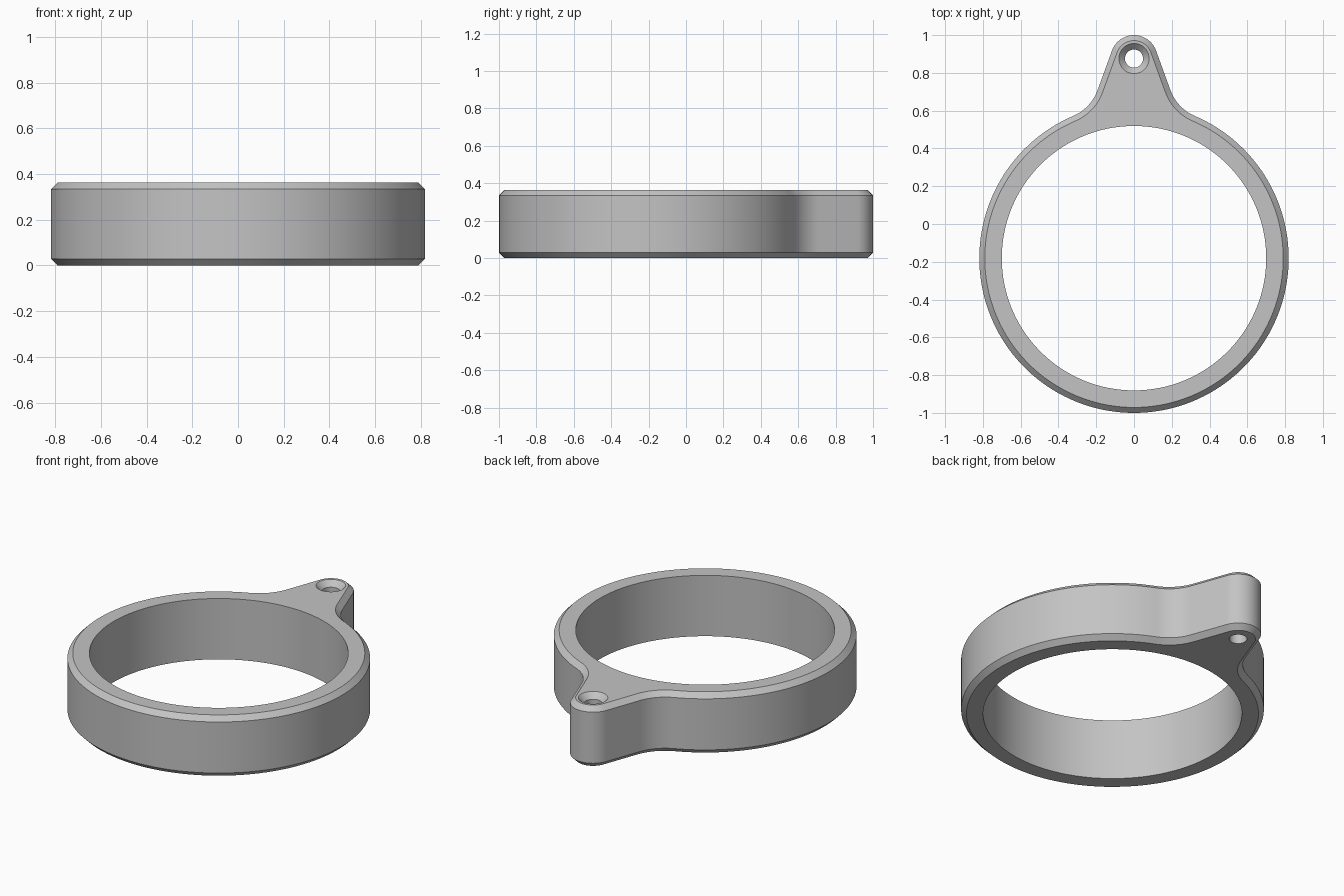
import bpy, bmesh
from math import sin, cos, asin, radians, pi

if "Cube" in bpy.data.objects:
    bpy.data.objects.remove(bpy.data.objects["Cube"])

H, CH = 0.363, 0.029               # height, outer chamfer
RING_Y, R_OUT, R_IN = -0.181, 0.819, 0.70
LUG_Y, R_LUG = 0.876, 0.124        # hanging lug
HOLE, SINK = 0.048, 0.08           # lug hole and its countersink
FIL, TILT = 0.235, radians(20)     # fillet radius, slant of lug sides

# Centre of the fillet touching both the ring and the lug side
reach = R_OUT + FIL
A = asin((R_LUG + FIL + sin(TILT) * (LUG_Y - RING_Y)) / reach) - TILT
FX, FY = reach * sin(A), RING_Y + reach * cos(A)


def arc(cx, cy, r, a0, a1, n):
    return [(cx + r * cos(a0 + (a1 - a0) * i / n),
             cy + r * sin(a0 + (a1 - a0) * i / n)) for i in range(n + 1)]


def outline(d):
    """Ring-and-lug outline, moved inward by d."""
    half = arc(0, RING_Y, R_OUT - d, -pi / 2, pi / 2 - A, 64)
    half += arc(FX, FY, FIL + d, 1.5 * pi - A, pi + TILT, 12)[1:]
    half += arc(0, LUG_Y, R_LUG - d, TILT, pi / 2, 12)
    return half + [(-x, y) for x, y in half[-2:0:-1]]


def circle(cy, r, n):
    return arc(0, cy, r, 0, 2 * pi, n)[:-1]


bm = bmesh.new()


def wall(sections):
    """Skin a stack of (points, z) loops; return its first and last edges."""
    loops = [[bm.verts.new((x, y, z)) for x, y in pts] for pts, z in sections]
    n = len(loops[0])
    for lo, hi in zip(loops, loops[1:]):
        for i in range(n):
            j = (i + 1) % n
            bm.faces.new((lo[i], lo[j], hi[j], hi[i]))
    return [[bm.edges.get((l[i], l[(i + 1) % n])) for i in range(n)]
            for l in (loops[0], loops[-1])]


# Outer wall with chamfers, finger bore, countersunk lug hole
walls = [
    wall([(outline(CH), 0), (outline(0), CH), (outline(0), H - CH), (outline(CH), H)]),
    wall([(circle(RING_Y, R_IN, 128), 0), (circle(RING_Y, R_IN, 128), H)]),
    wall([(circle(LUG_Y, HOLE, 40), 0), (circle(LUG_Y, HOLE, 40), H - SINK + HOLE),
          (circle(LUG_Y, SINK, 40), H)]),
]
# Flat bottom and top faces around the openings
for k, up in ((0, -1), (1, 1)):
    bmesh.ops.triangle_fill(bm, edges=[e for w in walls for e in w[k]],
                            use_beauty=True, normal=(0, 0, up))
bmesh.ops.recalc_face_normals(bm, faces=bm.faces)

mesh = bpy.data.meshes.new("ring_with_lug")
bm.to_mesh(mesh)
bm.free()
ring = bpy.data.objects.new("ring_with_lug", mesh)
bpy.context.collection.objects.link(ring)

grey = bpy.data.materials.new("grey")
grey.diffuse_color = (0.55, 0.55, 0.55, 1)
grey.use_nodes = True
grey.node_tree.nodes["Principled BSDF"].inputs["Base Color"].default_value = grey.diffuse_color
mesh.materials.append(grey)

bpy.context.view_layer.objects.active = ring
ring.select_set(True)
bpy.ops.object.shade_smooth_by_angle(angle=radians(30))
